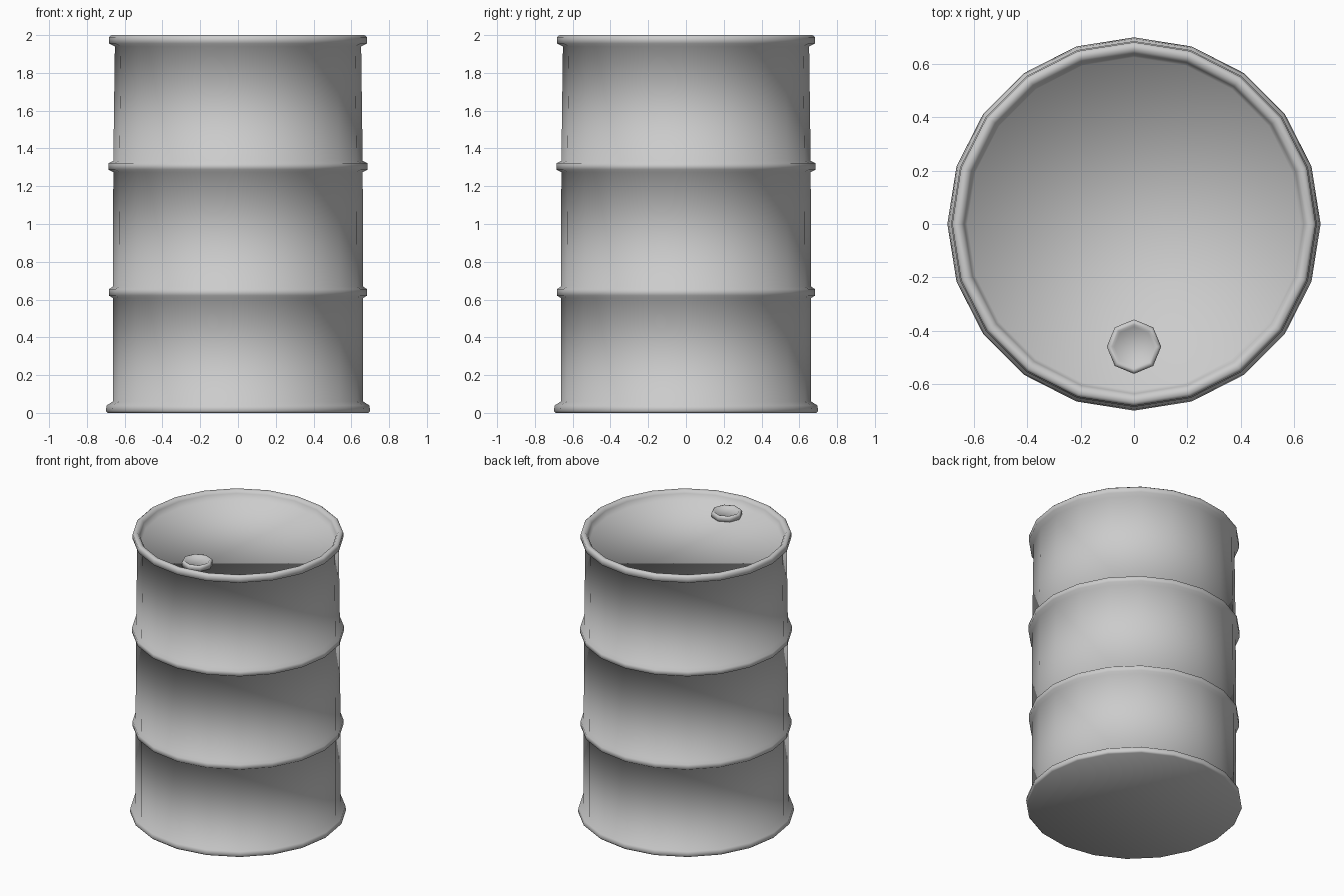
import bpy, bmesh, math

if "Cube" in bpy.data.objects:
    bpy.data.objects.remove(bpy.data.objects["Cube"])


def lathe(name, profile, sides, turn=0.0, centre=(0, 0)):
    """Spin a (radius, height) profile into rings and cap both ends."""
    bm = bmesh.new()
    rings = []
    for r, z in profile:
        ring = []
        for i in range(sides):
            a = turn + 2 * math.pi * i / sides
            ring.append(bm.verts.new((centre[0] + r * math.cos(a),
                                      centre[1] + r * math.sin(a), z)))
        rings.append(ring)
    for low, high in zip(rings, rings[1:]):
        for i in range(sides):
            j = (i + 1) % sides
            bm.faces.new((low[i], low[j], high[j], high[i]))
    bm.faces.new(rings[0][::-1])
    bm.faces.new(rings[-1])
    for f in bm.faces:
        f.smooth = True
    mesh = bpy.data.meshes.new(name)
    bm.to_mesh(mesh)
    bm.free()
    obj = bpy.data.objects.new(name, mesh)
    bpy.context.collection.objects.link(obj)
    return obj


def hoop(z, body_r, hoop_r):
    """Raised rolling hoop on the drum wall."""
    return [(body_r, z - 0.03), (hoop_r, z - 0.017),
            (hoop_r, z + 0.017), (body_r, z + 0.03)]


# Drum: bottom flange, two hoops, rolled top rim and recessed lid
profile = [(0.69, 0.0), (0.70, 0.01), (0.695, 0.04), (0.663, 0.06)]
profile += hoop(0.638, 0.663, 0.683)
profile += hoop(1.305, 0.66, 0.686)
profile += [(0.652, 1.94), (0.682, 1.955), (0.682, 1.99), (0.67, 2.0),
            (0.65, 1.998), (0.637, 1.98), (0.625, 1.94)]
lathe("drum", profile, 20)

# Octagonal filler cap with a shallow dished top
lathe("filler_cap", [(0.10, 1.935), (0.102, 1.965), (0.095, 1.976),
                     (0.083, 1.976), (0.075, 1.968)], 8, 0.0, (0, -0.46))
